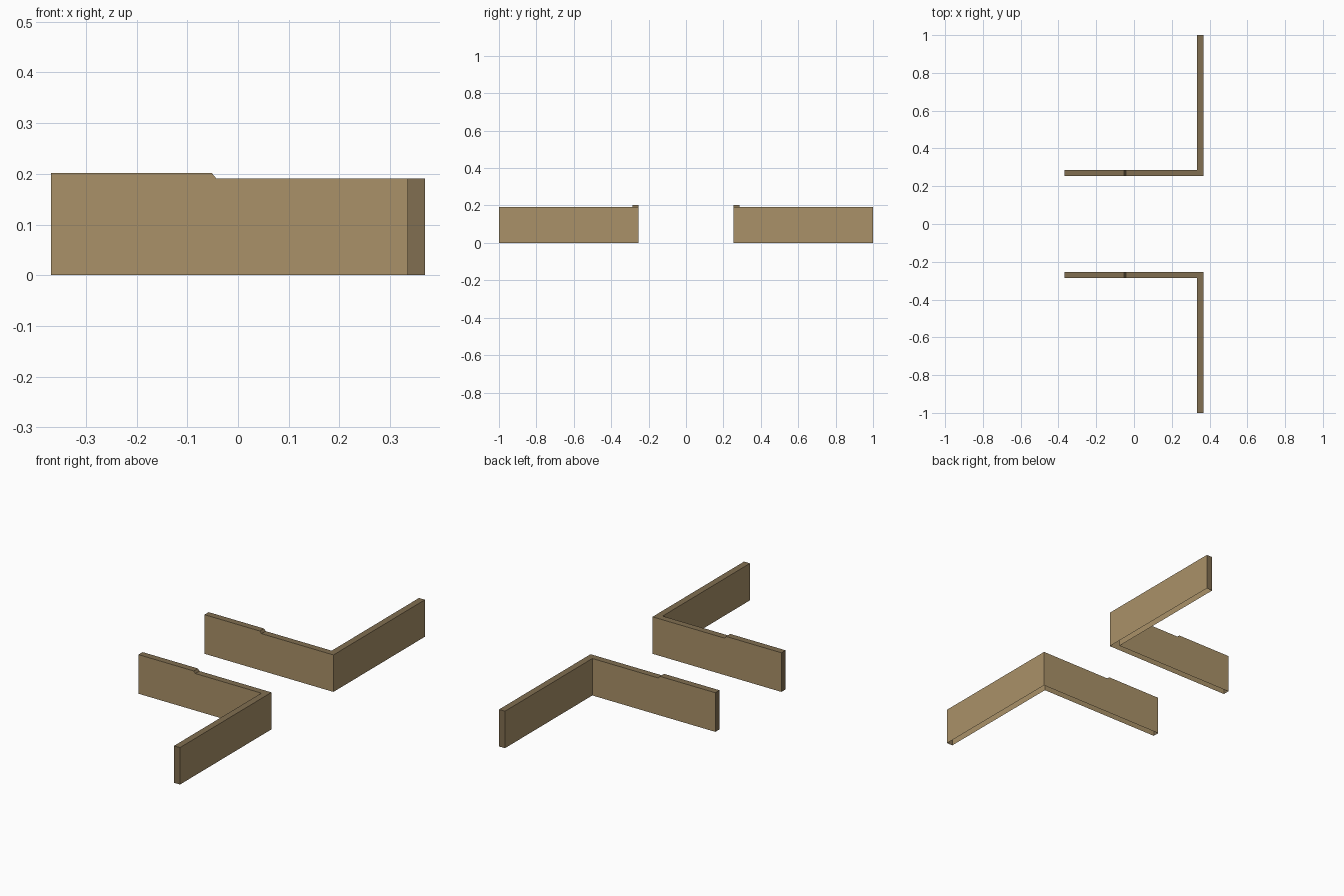
import bpy

if "Cube" in bpy.data.objects:
    bpy.data.objects.remove(bpy.data.objects["Cube"])

X, T = 0.3685, 0.034          # half length in x, wall thickness
IN = 0.253                    # gap side of each wall
HIGH, LOW = 0.202, 0.191      # wall top before and after the small step


def material(name, rgb):
    m = bpy.data.materials.new(name)
    m.diffuse_color = (*rgb, 1)
    m.use_nodes = True
    m.node_tree.nodes["Principled BSDF"].inputs["Base Color"].default_value = m.diffuse_color
    return m


wall_mat = material("tan_wall", (0.40, 0.285, 0.14))
trim_mat = material("dark_tan_edge", (0.22, 0.158, 0.082))

# stations along the L-shaped wall: near-side xy, far-side xy, top height
STATIONS = [
    ((-X, IN), (-X, IN + T), HIGH),
    ((-0.052, IN), (-0.052, IN + T), HIGH),
    ((-0.043, IN), (-0.043, IN + T), LOW),
    ((X, IN), (X - T, IN + T), LOW),
    ((X, 1.0), (X - T, 1.0), LOW),
]


def corner_wall(name, side):
    verts, faces, mats = [], [], []
    # four points per station: near bottom, near top, far bottom, far top
    for near, far, h in STATIONS:
        for x, y in (near, far):
            verts += [(x, side * y, 0), (x, side * y, h)]

    def add(face, mat):
        faces.append(face if side > 0 else face[::-1])
        mats.append(mat)

    for i in range(len(STATIONS) - 1):
        a, b = 4 * i, 4 * i + 4
        add((a, b, b + 1, a + 1), 0)              # near side
        add((b + 2, a + 2, a + 3, b + 3), 0)      # far side
        add((a + 1, b + 1, b + 3, a + 3), 1)      # top edge
    e = 4 * (len(STATIONS) - 1)
    add((2, 0, 1, 3), 1)                          # end caps, underside is open
    add((e, e + 2, e + 3, e + 1), 1)

    mesh = bpy.data.meshes.new(name)
    mesh.from_pydata(verts, [], faces)
    mesh.materials.append(wall_mat)
    mesh.materials.append(trim_mat)
    for p, m in zip(mesh.polygons, mats):
        p.material_index = m
    obj = bpy.data.objects.new(name, mesh)
    bpy.context.collection.objects.link(obj)


# mirrored pair of corner walls
corner_wall("back_corner_wall", 1)
corner_wall("front_corner_wall", -1)
